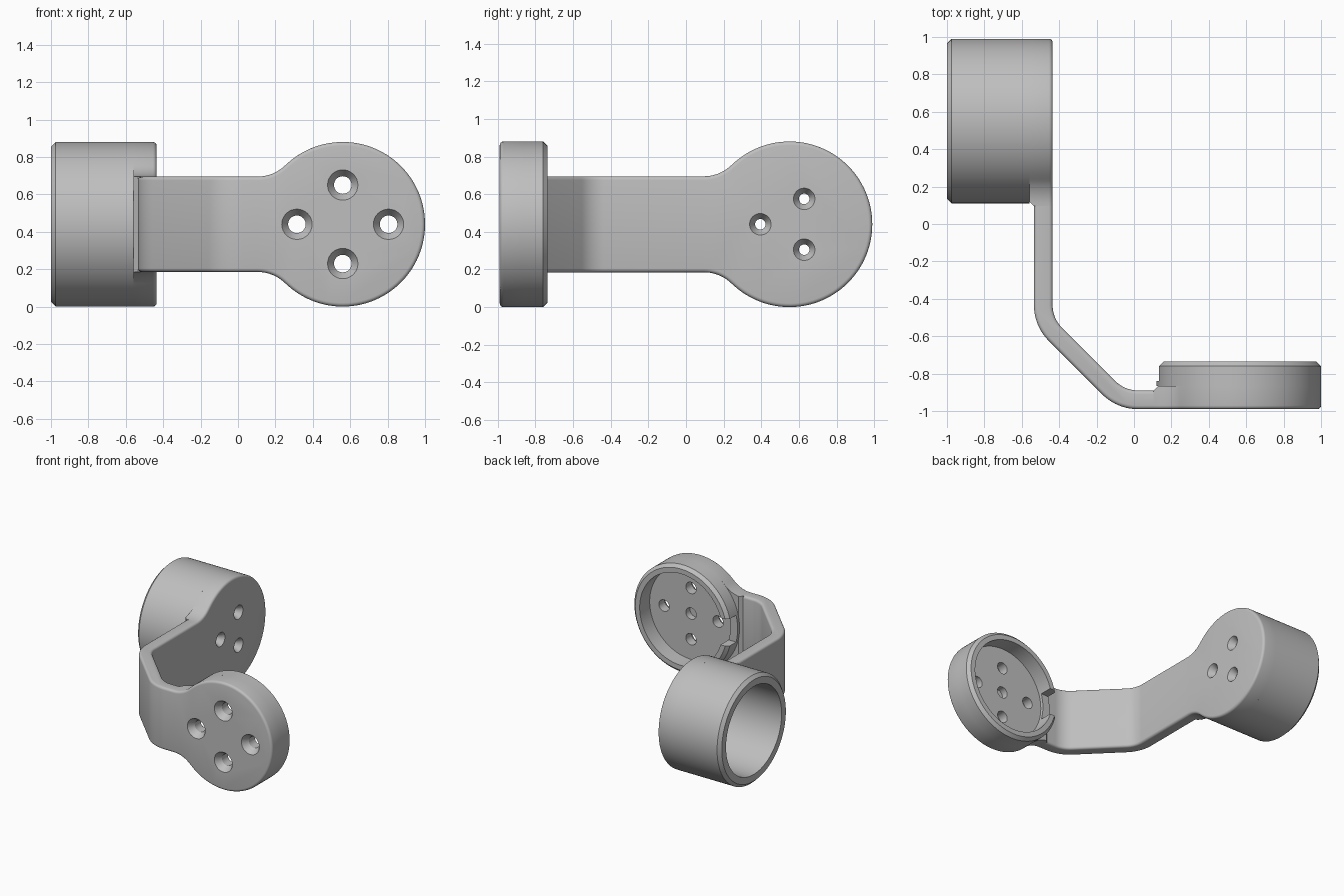
import bpy, bmesh
from math import sin, cos, pi, atan2, hypot, radians
from mathutils import Matrix

if "Cube" in bpy.data.objects:
    bpy.data.objects.remove(bpy.data.objects["Cube"])

grey = bpy.data.materials.new("plain grey")
grey.use_nodes = True
grey.diffuse_color = (0.52, 0.52, 0.52, 1)
grey.node_tree.nodes["Principled BSDF"].inputs["Base Color"].default_value = grey.diffuse_color

MID = 0.44      # height of the centre line, also the cup radius
RAD = 0.44
HALF = 0.255    # half height of the arm
CENTRE = 0.555  # distance of each cup axis along its arm
FLOOR = 0.125   # cup floor thickness
EDGE = 0.02     # rounding of the outer edges

# Local cup space: u along the arm, v up, w from the outer face into the cup
FRONT = Matrix(((1, 0, 0, 0.005), (0, 0, 1, -0.99), (0, 1, 0, MID), (0, 0, 0, 1)))
SIDE = Matrix(((0, 0, -1, -0.435), (1, 0, 0, -0.005), (0, 1, 0, MID), (0, 0, 0, 1)))


def arc(cx, cy, r, a, b, n):
    return [(cx + r * cos(a + (b - a) * i / n), cy + r * sin(a + (b - a) * i / n))
            for i in range(n + 1)]


def prism(bm, points, low, high):
    face = bm.faces.new([bm.verts.new((x, y, low)) for x, y in points])
    new = bmesh.ops.extrude_face_region(bm, geom=[face])["geom"]
    bmesh.ops.translate(bm, vec=(0, 0, high - low),
                        verts=[g for g in new if isinstance(g, bmesh.types.BMVert)])


def lathe(bm, profile, u, v, closed, n):
    """Turn (radius, w) points about an axis through (u, v)."""
    rings = [[bm.verts.new((x, y, w)) for x, y in arc(u, v, r, 0, 2 * pi, n)[:-1]]
             for r, w in profile]
    pairs = list(zip(rings, rings[1:]))
    if closed:
        pairs.append((rings[-1], rings[0]))
    else:
        bm.faces.new(rings[0])
        bm.faces.new(rings[-1])
    for a, b in pairs:
        for i in range(n):
            j = (i + 1) % n
            bm.faces.new((a[i], a[j], b[j], b[i]))


def finish(bm, name, matrix=Matrix()):
    bmesh.ops.transform(bm, matrix=matrix, verts=bm.verts)
    bmesh.ops.recalc_face_normals(bm, faces=bm.faces)
    mesh = bpy.data.meshes.new(name)
    bm.to_mesh(mesh)
    bm.free()
    mesh.materials.append(grey)
    obj = bpy.data.objects.new(name, mesh)
    bpy.context.collection.objects.link(obj)
    return obj


def select(obj):
    bpy.ops.object.select_all(action='DESELECT')
    obj.select_set(True)
    bpy.context.view_layer.objects.active = obj


def cut(obj, cutter):
    cutter.hide_render = True
    mod = obj.modifiers.new("cut", 'BOOLEAN')
    mod.operation = 'DIFFERENCE'
    mod.solver = 'EXACT'
    mod.object = cutter
    select(obj)
    bpy.ops.object.modifier_apply(modifier=mod.name)
    bpy.data.objects.remove(cutter)


def smooth(obj):
    select(obj)
    bpy.ops.object.shade_smooth_by_angle(angle=radians(30))


def base_plate(name, matrix):
    """Round cup floor flaring down to the arm width."""
    bm = bmesh.new()
    start, fillet = 0.1, 0.21
    du, dv = CENTRE - start, HALF + fillet
    turn = atan2(dv, du)
    upper = arc(start, dv, fillet, -pi / 2, -turn, 10)
    rim = arc(CENTRE, 0, RAD, pi - turn, turn - pi, 84)
    lower = [(u, -v) for u, v in reversed(upper)]
    prism(bm, upper + rim[1:-1] + lower, 0, FLOOR)
    # slope where the floor steps down to the arm
    done = bmesh.ops.bisect_plane(bm, geom=bm.verts[:] + bm.edges[:] + bm.faces[:],
                                  plane_co=(start, 0, 0.1), plane_no=(-1, 0, 1.0),
                                  clear_outer=False)
    gone = [v for v in bm.verts if (v.co.z - 0.1) - (v.co.x - start) > 1e-5]
    bmesh.ops.delete(bm, geom=gone, context='VERTS')
    bmesh.ops.holes_fill(bm, edges=[e for e in bm.edges if e.is_boundary], sides=0)
    # rounded outer edge
    outer = [e for e in bm.edges if all(abs(v.co.z) < 1e-5 for v in e.verts)
             and not all(abs(v.co.x - start) < 1e-5 for v in e.verts)]
    bmesh.ops.bevel(bm, geom=outer, offset=EDGE, segments=4, profile=0.5, affect='EDGES')
    return finish(bm, name, matrix)


def screw_holes(matrix, spots, wide, narrow, recess):
    bm = bmesh.new()
    for u, v in spots:
        lathe(bm, [(wide + 0.01, -0.01), (narrow, 0.05), (narrow, 0.2)],
              CENTRE + u, v, False, 32)
    if recess:
        lathe(bm, [(narrow, 0.07), (narrow, 0.2)], CENTRE, 0, False, 32)
    return finish(bm, "hole_cutter", matrix)


def cup_wall(name, matrix, inner, depth):
    bm = bmesh.new()
    lathe(bm, [(RAD, FLOOR), (RAD, depth - 0.025), (RAD - 0.025, depth),
               (inner, depth), (inner, FLOOR)], CENTRE, 0, True, 112)
    return finish(bm, name, matrix)


# Shallow front cup with four screw holes and a blind centre recess
front_base = base_plate("front_cup_base", FRONT)
cut(front_base, screw_holes(FRONT, [(0.245, 0), (-0.245, 0), (0, 0.21), (0, -0.21)],
                            0.078, 0.047, True))
front_wall = cup_wall("front_cup_wall", FRONT, 0.375, 0.255)

# Cable notch in the front cup rim, facing the arm
bm = bmesh.new()
prism(bm, [(0.05, -0.11), (0.3, -0.11), (0.3, 0.11), (0.05, 0.11)], 0.15, 0.3)
cut(front_wall, finish(bm, "notch_cutter", FRONT))

# Deep side cup with three screw holes
side_base = base_plate("side_cup_base", SIDE)
cut(side_base, screw_holes(SIDE, [(-0.155, 0), (0.078, 0.135), (0.078, -0.135)],
                           0.053, 0.028, False))
side_wall = cup_wall("side_cup_wall", SIDE, 0.36, 0.565)


# Bent arm joining the two cups
def arm_side(r):
    a, b = (-0.265, -0.434), (0.021, -0.72)
    return ([(a[0] - r, 0.095)] + arc(*a, r, pi, 1.25 * pi, 10)
            + arc(*b, r, 1.25 * pi, 1.5 * pi, 10) + [(0.105, b[1] - r)])


bm = bmesh.new()
prism(bm, arm_side(0.27) + arm_side(0.17)[::-1], MID - HALF, MID + HALF)
ends = (lambda p: abs(p.y - 0.095) < 1e-4, lambda p: abs(p.x - 0.105) < 1e-4)
long_edges = [e for e in bm.edges if abs(e.verts[0].co.z - e.verts[1].co.z) < 1e-5
              and not any(all(t(v.co) for v in e.verts) for t in ends)]
bmesh.ops.bevel(bm, geom=long_edges, offset=EDGE, segments=4, profile=0.5, affect='EDGES')
arm = finish(bm, "bent_arm")

for part in (front_base, front_wall, side_base, side_wall, arm):
    smooth(part)
